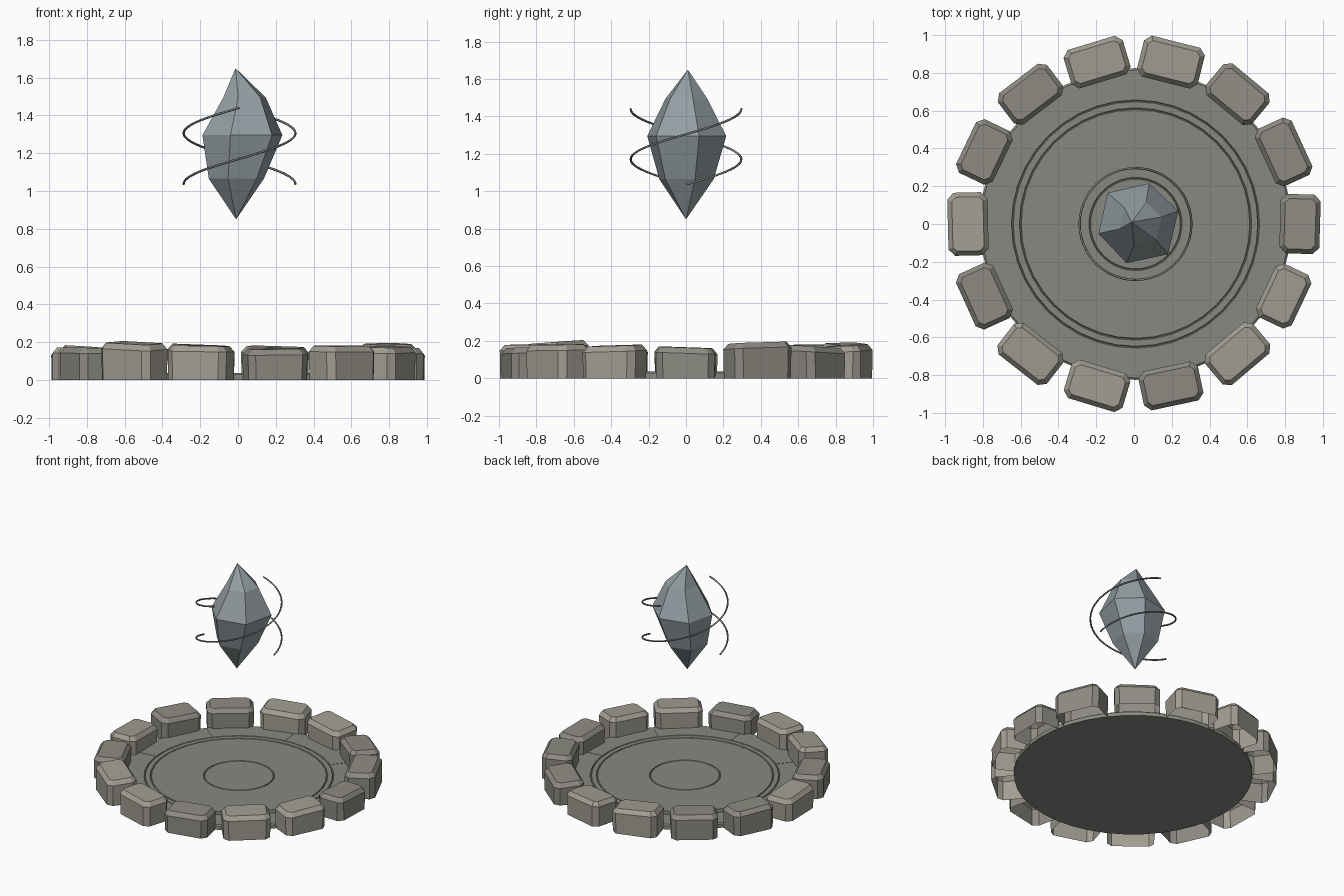
import bpy, bmesh, math, random
from mathutils import Matrix, Vector

if "Cube" in bpy.data.objects:
    bpy.data.objects.remove(bpy.data.objects["Cube"])

random.seed(4)
CX = 0.008  # shared centre of disc and helix


def material(name, rgb):
    m = bpy.data.materials.new(name)
    m.diffuse_color = (*rgb, 1)
    m.use_nodes = True
    m.node_tree.nodes["Principled BSDF"].inputs["Base Color"].default_value = m.diffuse_color
    return m


stone_light = material("light_stone", (0.36, 0.34, 0.29))
stone_dark = material("dark_stone", (0.27, 0.26, 0.225))
slab = material("slab_stone", (0.25, 0.25, 0.225))
gem = material("crystal_grey", (0.30, 0.35, 0.37))
wire = material("dark_wire", (0.2, 0.21, 0.21))


def loft(name, rings, mat, cap_start=True, cap_end=True):
    """Skin a list of point rings; a one-point ring makes a tip."""
    bm = bmesh.new()
    vs = [[bm.verts.new(p) for p in r] for r in rings]
    for a, b in zip(vs, vs[1:]):
        n = max(len(a), len(b))
        for i in range(n):
            j = (i + 1) % n
            if len(a) == 1:
                bm.faces.new((a[0], b[j], b[i]))
            elif len(b) == 1:
                bm.faces.new((a[i], a[j], b[0]))
            else:
                bm.faces.new((a[i], a[j], b[j], b[i]))
    if cap_start and len(vs[0]) > 2:
        bm.faces.new(vs[0][::-1])
    if cap_end and len(vs[-1]) > 2:
        bm.faces.new(vs[-1])
    bmesh.ops.recalc_face_normals(bm, faces=bm.faces)
    me = bpy.data.meshes.new(name)
    bm.to_mesh(me)
    bm.free()
    me.materials.append(mat)
    ob = bpy.data.objects.new(name, me)
    bpy.context.collection.objects.link(ob)
    return ob


def circle(r, z, n=40):
    return [(CX + r * math.cos(2 * math.pi * i / n), r * math.sin(2 * math.pi * i / n), z)
            for i in range(n)]


# Floor disc with shallow circular grooves
TOP = 0.036
profile = [(0.825, 0), (0.825, TOP - 0.008), (0.815, TOP)]
for r in (0.652, 0.61, 0.242):
    profile += [(r + 0.005, TOP), (r + 0.002, TOP - 0.006), (r - 0.002, TOP - 0.006), (r - 0.005, TOP)]
loft("floor_disc", [circle(r, z) for r, z in profile], slab)

# Eight short radial joints between the groove and the rim
for k in range(8):
    rot = Matrix.Translation((CX, 0, 0)) @ Matrix.Rotation(math.radians(6 + 45 * k), 4, 'Z')
    rings = [[rot @ Vector((x, y, z)) for x, y in
              ((0.66, -0.003), (0.78, -0.003), (0.78, 0.003), (0.66, 0.003))]
             for z in (TOP - 0.01, TOP + 0.002)]
    loft(f"floor_joint_{k + 1}", rings, slab)


# Ring of chamfered stones, open underneath
def octagon(w, d, c, z, tilt=(0, 0)):
    pts = [(w - c, -d), (w, -d + c), (w, d - c), (w - c, d),
           (-w + c, d), (-w, d - c), (-w, -d + c), (-w + c, -d)]
    return [Vector((x, y, z + tilt[0] * x + tilt[1] * y)) for x, y in pts]


heights = [.165, .19, .17, .175, .185, .18, .175, .165, .17, .195, .18, .165, .18, .175]
light = {3, 4, 7, 9, 10, 12, 13}
yaw = {4: 4, 10: -4}
for k, h in enumerate(heights):
    w = 0.108 + random.uniform(-0.004, 0.004)
    d = 0.162 + random.uniform(-0.006, 0.006)
    tilt = (random.uniform(-0.06, 0.06), random.uniform(-0.05, 0.05))
    m = (Matrix.Rotation(2 * math.pi * k / 14, 4, 'Z') @ Matrix.Translation((0.879, 0, 0))
         @ Matrix.Rotation(math.radians(yaw.get(k, random.uniform(-2, 2))), 4, 'Z'))
    rings = [octagon(w * 0.99, d * 0.98, 0.034, 0),
             octagon(w, d, 0.034, h - 0.03, tilt),
             octagon(w - 0.024, d - 0.024, 0.022, h, tilt)]
    loft(f"ring_stone_{k + 1}", [[m @ p for p in r] for r in rings],
         stone_light if k in light else stone_dark, cap_start=False)

# Floating crystal: irregular six-sided girdle between two tips
girdle = [(0.235, 0.07), (0.08, 0.215), (-0.14, 0.165), (-0.188, -0.05), (-0.04, -0.207), (0.18, -0.16)]


def section(s, ox, oy, z):
    return [(x * s + ox, y * s + oy, z) for x, y in girdle]


loft("crystal", [[(-0.01, 0, 0.85)], section(0.69, -0.025, 0, 1.065), section(1, 0, 0, 1.295),
                 section(0.53, 0.022, 0.0, 1.495), [(-0.013, 0.01, 1.65)]], gem)

# Two thin spiral wires around the crystal, three quarters of a turn each
for s, start in enumerate((math.pi, 0)):
    cu = bpy.data.curves.new(f"spiral_wire_{s + 1}", 'CURVE')
    cu.dimensions = '3D'
    cu.bevel_depth = 0.006
    cu.bevel_resolution = 1
    cu.use_fill_caps = True
    sp = cu.splines.new('POLY')
    n = 36
    sp.points.add(n)
    for i in range(n + 1):
        a = start + 1.5 * math.pi * i / n
        sp.points[i].co = (CX + 0.296 * math.cos(a), 0.296 * math.sin(a), 1.036 + 0.404 * i / n, 1)
    cu.materials.append(wire)
    bpy.context.collection.objects.link(bpy.data.objects.new(f"spiral_wire_{s + 1}", cu))
